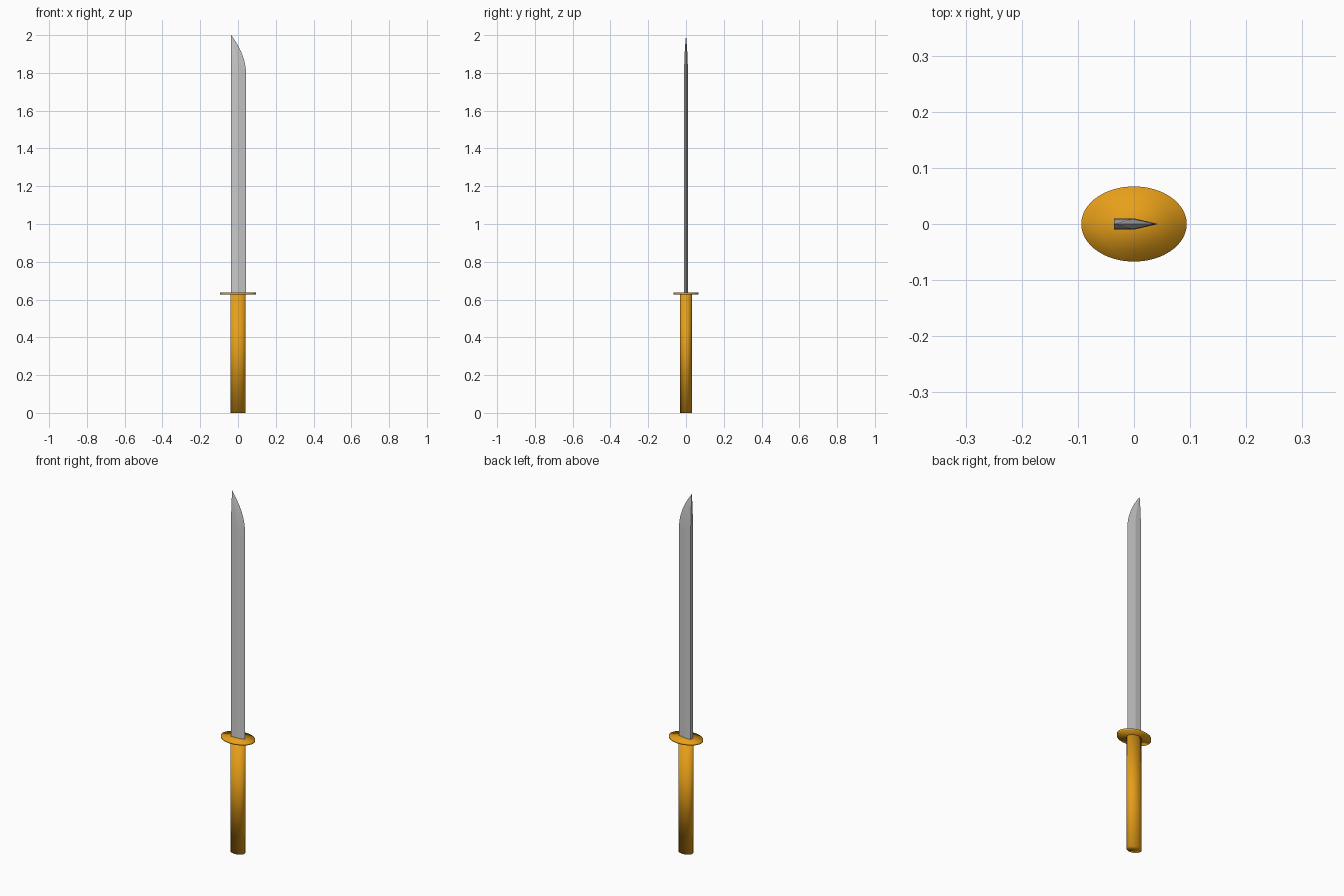
import bpy, bmesh

if "Cube" in bpy.data.objects:
    bpy.data.objects.remove(bpy.data.objects["Cube"])

gold = bpy.data.materials.new("gold")
gold.diffuse_color = (0.8, 0.35, 0.01, 1)
gold.use_nodes = True
gold.node_tree.nodes["Principled BSDF"].inputs["Base Color"].default_value = gold.diffuse_color


def oval(name, rx, ry, z0, z1):
    bpy.ops.mesh.primitive_cylinder_add(vertices=64, radius=1, depth=1, location=(0, 0, (z0 + z1) / 2))
    ob = bpy.context.object
    ob.name = name
    ob.scale = (rx, ry, z1 - z0)
    bpy.ops.object.transform_apply(location=True, rotation=False, scale=True)
    bpy.ops.object.shade_smooth()
    ob.data.materials.append(gold)


# Grip and oval guard
oval("grip", 0.041, 0.031, 0, 0.632)
oval("guard", 0.094, 0.067, 0.627, 0.637)

# Blade: flat spine, ridge down the middle, single cutting edge
SPINE, EDGE, HALF = -0.036, 0.043, 0.01
section = [(SPINE, -HALF), (0, -HALF), (EDGE, 0), (0, HALF), (SPINE, HALF)]
STEPS = 14
levels = [(0.63, 1)] + [(1.79 + 0.21 * i / STEPS, 1 - (i / STEPS) ** 2) for i in range(STEPS)]

bm = bmesh.new()
rings = [[bm.verts.new((SPINE + (x - SPINE) * s, y * s, z)) for x, y in section] for z, s in levels]
tip = bm.verts.new((SPINE, 0, 2.0))
n = len(section)
for a, b in zip(rings, rings[1:]):
    for i in range(n):
        j = (i + 1) % n
        bm.faces.new((a[i], a[j], b[j], b[i]))
for i in range(n):
    bm.faces.new((rings[-1][i], rings[-1][(i + 1) % n], tip))
bm.faces.new(rings[0][::-1])
bmesh.ops.recalc_face_normals(bm, faces=bm.faces)
mesh = bpy.data.meshes.new("blade")
bm.to_mesh(mesh)
bm.free()
blade = bpy.data.objects.new("blade", mesh)
bpy.context.collection.objects.link(blade)
